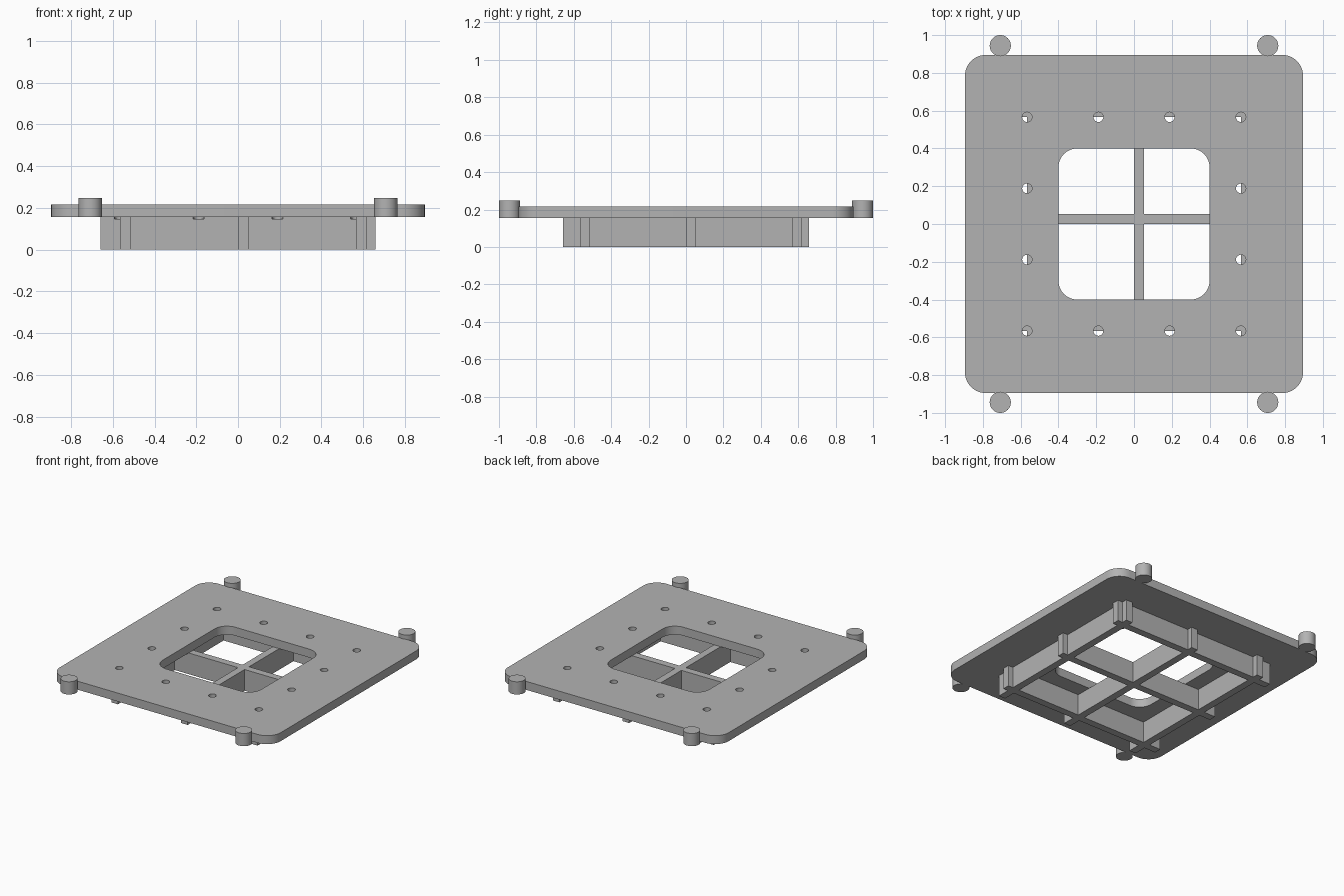
import bpy, bmesh
from mathutils import Matrix, Vector

default = bpy.data.objects.get("Cube")
if default:
    bpy.data.objects.remove(default)

PLATE_BOTTOM, PLATE_TOP = 0.155, 0.217
HALF_PLATE = 0.895
HALF_WINDOW = 0.4
PITCH = 0.566
BAR = 0.053
BAR_END = 0.658
HOLE_R = 0.026

grey = bpy.data.materials.new("plain grey")
grey.use_nodes = True
colour = (0.45, 0.45, 0.45, 1)
grey.diffuse_color = colour
grey.node_tree.nodes["Principled BSDF"].inputs["Base Color"].default_value = colour


def make(name, bm):
    mesh = bpy.data.meshes.new(name)
    bm.to_mesh(mesh)
    bm.free()
    mesh.materials.append(grey)
    obj = bpy.data.objects.new(name, mesh)
    bpy.context.collection.objects.link(obj)
    return obj


def add_box(bm, low, high):
    low, high = Vector(low), Vector(high)
    place = Matrix.Translation((low + high) / 2) @ Matrix.Diagonal((*(high - low), 1))
    return bmesh.ops.create_cube(bm, size=1, matrix=place)["verts"]


def add_cylinder(bm, x, y, radius, low, high, sides):
    bmesh.ops.create_cone(bm, cap_ends=True, segments=sides, radius1=radius,
                          radius2=radius, depth=high - low,
                          matrix=Matrix.Translation((x, y, (low + high) / 2)))


def rounded_square(name, half, radius, low, high):
    bm = bmesh.new()
    add_box(bm, (-half, -half, low), (half, half, high))
    corners = [e for e in bm.edges
               if abs(e.verts[0].co.z - e.verts[1].co.z) > 0.01]
    bmesh.ops.bevel(bm, geom=corners, offset=radius, segments=10,
                    profile=0.5, affect='EDGES')
    return make(name, bm)


def boolean(obj, tool, operation):
    mod = obj.modifiers.new("cut", 'BOOLEAN')
    mod.operation = operation
    mod.solver = 'EXACT'
    mod.object = tool
    bpy.context.view_layer.objects.active = obj
    bpy.ops.object.modifier_apply(modifier=mod.name)


def smooth(obj):
    bpy.ops.object.select_all(action='DESELECT')
    obj.select_set(True)
    bpy.context.view_layer.objects.active = obj
    bpy.ops.object.shade_smooth_by_angle()


# Plate with a rounded central window
plate = rounded_square("plate", HALF_PLATE, 0.11, PLATE_BOTTOM, PLATE_TOP)
window = rounded_square("window_cutter", HALF_WINDOW, 0.1, 0.1, 0.3)
boolean(plate, window, 'DIFFERENCE')

# Crossing ribs below the plate
bars_by_axis = []
for axis in "xy":
    bm = bmesh.new()
    for i in (-1, 0, 1):
        start = i * PITCH
        if axis == "x":
            add_box(bm, (-BAR_END, start, 0), (BAR_END, start + BAR, PLATE_BOTTOM))
        else:
            add_box(bm, (start, -BAR_END, 0), (start + BAR, BAR_END, PLATE_BOTTOM))
    bars_by_axis.append(make("rib_grid", bm))
ribs, cross_ribs = bars_by_axis
boolean(ribs, cross_ribs, 'UNION')

# Ring of holes, dipping slightly into the ribs
bm = bmesh.new()
steps = [PITCH * k / 3 for k in (-3, -1, 1, 3)]
for x in steps:
    for y in steps:
        if PITCH in (abs(x), abs(y)):
            add_cylinder(bm, x, y, HOLE_R, PLATE_BOTTOM - 0.008, 0.3, 24)
holes = make("hole_cutter", bm)
boolean(plate, holes, 'DIFFERENCE')
boolean(ribs, holes, 'DIFFERENCE')

for helper in (window, cross_ribs, holes):
    bpy.data.objects.remove(helper)

# Round pegs on the front and back edges
bm = bmesh.new()
for x in (-0.708, 0.708):
    for y in (-0.944, 0.944):
        add_cylinder(bm, x, y, 0.056, PLATE_BOTTOM, 0.248, 40)
pegs = make("corner_pegs", bm)

for part in (plate, pegs, ribs):
    smooth(part)
